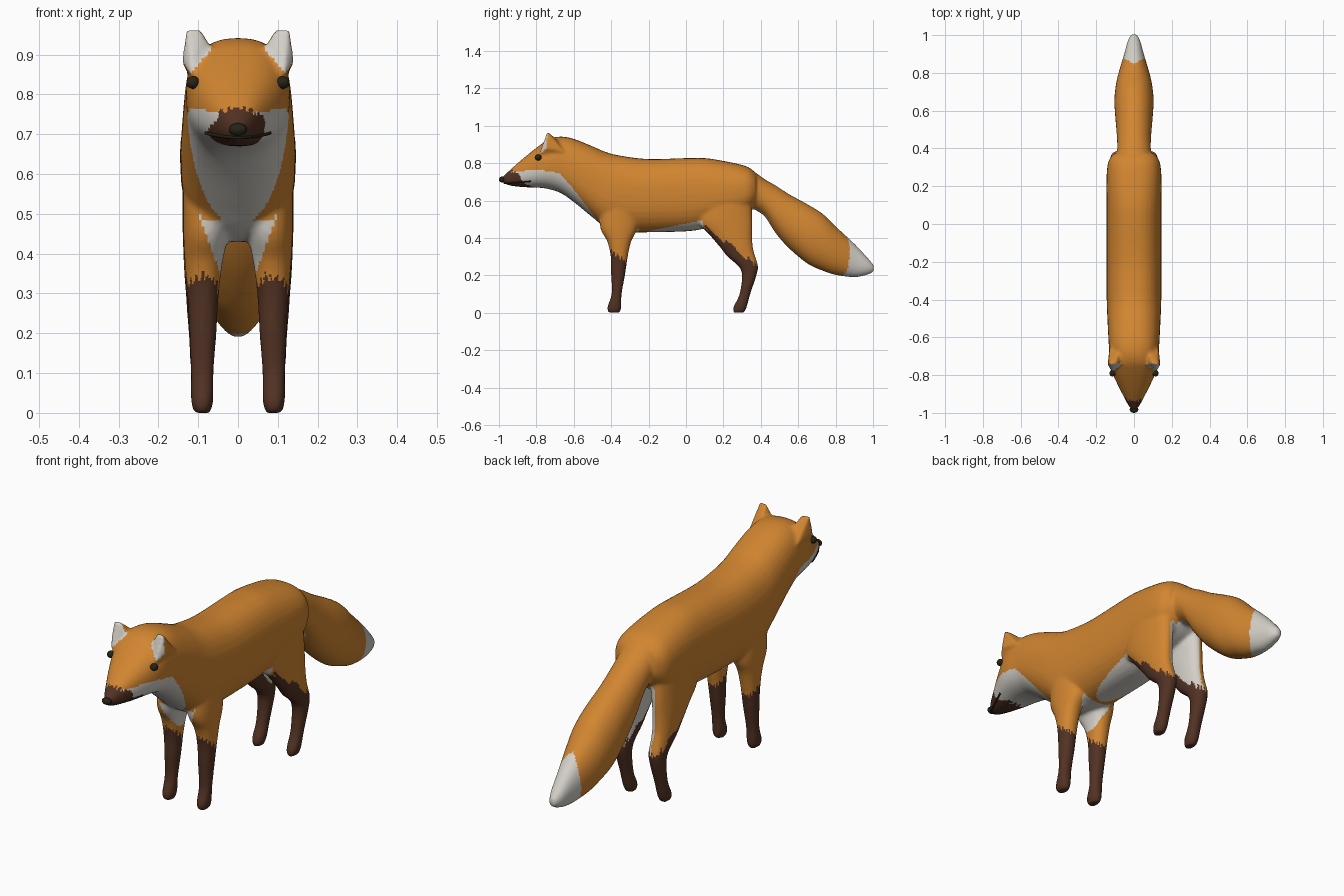
import bpy, bmesh, math
from mathutils import Vector
from mathutils.bvhtree import BVHTree

if "Cube" in bpy.data.objects:
    bpy.data.objects.remove(bpy.data.objects["Cube"])


def material(name, rgb):
    m = bpy.data.materials.new(name)
    m.diffuse_color = (*rgb, 1)
    m.use_nodes = True
    m.node_tree.nodes["Principled BSDF"].inputs["Base Color"].default_value = m.diffuse_color
    return m


ORANGE = material("orange fur", (0.64, 0.235, 0.03))
WHITE = material("white fur", (0.66, 0.63, 0.58))
BROWN = material("dark brown fur", (0.085, 0.032, 0.017))
BLACK = material("nose black", (0.02, 0.017, 0.007))


def resample(rows, steps=5):
    """Catmull-Rom through rows of numbers."""
    out = []
    for i in range(len(rows) - 1):
        a, b, c, d = (rows[max(0, min(len(rows) - 1, k))] for k in range(i - 1, i + 3))
        for s in range(steps):
            t = s / steps
            out.append([0.5 * (2 * q + (r - p) * t + (2 * p - 5 * q + 4 * r - w) * t * t
                               + (3 * q - p - 3 * r + w) * t ** 3)
                        for p, q, r, w in zip(a, b, c, d)])
    return out + [list(rows[-1])]


def loft(bm, rings):
    loops = [[bm.verts.new(p) for p in ring] for ring in rings]
    n = len(loops[0])
    for a, b in zip(loops, loops[1:]):
        for i in range(n):
            bm.faces.new((a[i], a[(i + 1) % n], b[(i + 1) % n], b[i]))
    bm.faces.new(loops[0][::-1])
    bm.faces.new(loops[-1])


def oval(power, n=32):
    for i in range(n):
        a = 2 * math.pi * i / n
        c, s = math.cos(a), math.sin(a)
        yield (math.copysign(abs(c) ** (2 / power), c), math.copysign(abs(s) ** (2 / power), s))


def along_y(bm, rows, power):
    """Rows are y, top, bottom, half width."""
    loft(bm, [[(w * c, y, (t + b) / 2 + (t - b) / 2 * s) for c, s in oval(power)]
              for y, t, b, w in resample(rows)])


def along_z(bm, rows, side):
    """Rows are z, y, y radius, x, x radius."""
    loft(bm, [[(side * (x + rx * c), y + ry * s, z) for c, s in oval(2.2, 24)]
              for z, y, ry, x, rx in resample(rows)])


bm = bmesh.new()
# Head, neck and trunk
along_y(bm, [(-0.985, 0.725, 0.698, 0.012), (-0.95, 0.755, 0.682, 0.036), (-0.9, 0.80, 0.674, 0.062),
             (-0.84, 0.85, 0.670, 0.092), (-0.78, 0.897, 0.668, 0.118), (-0.73, 0.93, 0.660, 0.129),
             (-0.67, 0.942, 0.640, 0.132), (-0.6, 0.93, 0.592, 0.136), (-0.5, 0.89, 0.51, 0.141),
             (-0.43, 0.86, 0.455, 0.144), (-0.35, 0.84, 0.43, 0.145), (-0.2, 0.822, 0.43, 0.145),
             (0, 0.827, 0.435, 0.145), (0.1, 0.827, 0.45, 0.145), (0.2, 0.812, 0.48, 0.146),
             (0.29, 0.793, 0.51, 0.143), (0.34, 0.775, 0.54, 0.132), (0.375, 0.745, 0.58, 0.105)], 2.4)
# Bushy tail
along_y(bm, [(0.28, 0.77, 0.60, 0.07), (0.36, 0.755, 0.555, 0.088), (0.42, 0.715, 0.515, 0.089),
             (0.48, 0.68, 0.425, 0.092), (0.55, 0.635, 0.345, 0.098), (0.65, 0.58, 0.262, 0.104),
             (0.73, 0.53, 0.225, 0.097), (0.8, 0.462, 0.202, 0.082), (0.9, 0.37, 0.19, 0.052),
             (0.97, 0.295, 0.203, 0.033), (1.005, 0.255, 0.22, 0.014)], 2.1)
FRONT_LEG = [(0, -0.385, 0.03, 0.09, 0.02), (0.03, -0.383, 0.038, 0.09, 0.028),
             (0.1, -0.371, 0.027, 0.09, 0.029), (0.2, -0.363, 0.037, 0.088, 0.034),
             (0.3, -0.357, 0.046, 0.088, 0.04), (0.38, -0.357, 0.064, 0.086, 0.048),
             (0.46, -0.36, 0.1, 0.08, 0.058), (0.6, -0.36, 0.1, 0.07, 0.068)]
HIND_LEG = [(0, 0.283, 0.028, 0.09, 0.02), (0.03, 0.289, 0.036, 0.09, 0.028),
            (0.1, 0.315, 0.029, 0.09, 0.029), (0.2, 0.338, 0.039, 0.09, 0.034),
            (0.25, 0.332, 0.053, 0.09, 0.038), (0.3, 0.296, 0.075, 0.09, 0.041),
            (0.35, 0.27, 0.088, 0.09, 0.045), (0.42, 0.238, 0.116, 0.088, 0.05),
            (0.5, 0.205, 0.15, 0.084, 0.056), (0.62, 0.21, 0.14, 0.075, 0.064)]
for side in (-1, 1):
    along_z(bm, FRONT_LEG, side)
    along_z(bm, HIND_LEG, side)
    # Ear wedge
    ear = [(0.095, -0.738, 0.968), (0.13, -0.742, 0.968), (0.056, -0.742, 0.90), (0.116, -0.787, 0.845),
           (0.141, -0.745, 0.88), (0.07, -0.65, 0.89), (0.13, -0.65, 0.86), (0.08, -0.7, 0.8)]
    verts = [bm.verts.new((side * x, y, z)) for x, y, z in ear]
    bmesh.ops.convex_hull(bm, input=verts)
bmesh.ops.recalc_face_normals(bm, faces=bm.faces[:])

# Fuse the volumes into one soft skin
mesh = bpy.data.meshes.new("body")
bm.to_mesh(mesh)
bm.free()
body = bpy.data.objects.new("body", mesh)
bpy.context.collection.objects.link(body)
bpy.context.view_layer.objects.active = body
body.select_set(True)
fuse = body.modifiers.new("fuse", 'REMESH')
fuse.mode, fuse.voxel_size = 'VOXEL', 0.008
soften = body.modifiers.new("soften", 'SMOOTH')
soften.factor, soften.iterations = 0.5, 7
for mod in ("fuse", "soften"):
    bpy.ops.object.modifier_apply(modifier=mod)
mesh = body.data
mesh.materials.clear()
for m in (ORANGE, WHITE, BROWN):
    mesh.materials.append(m)

CHEEK = [(-1.1, 0.735), (-0.92, 0.757), (-0.78, 0.765), (-0.675, 0.745), (-0.6, 0.66), (-0.47, 0.49), (-0.4, 0.42)]


def cheek_line(y):
    for (y0, z0), (y1, z1) in zip(CHEEK, CHEEK[1:]):
        if y <= y1:
            return z0 + (z1 - z0) * (y - y0) / (y1 - y0)
    return 0


def fur(p, n):
    """Fur colour: 0 orange, 1 white, 2 brown."""
    x, y, z = abs(p.x), p.y, p.z
    fray = 0.012 * math.sin(95 * math.atan2(n.x, n.y) / 6)
    if y > 0.45:                                             # tail tip
        return int(y > 0.815 + 0.95 * x + 0.25 * max(0, z - 0.3))
    if y < 0 and z < 0.335 - 0.8 * (y + 0.40) + fray:        # front stockings
        return 2
    if y > 0.1 and z < 0.35 - 0.75 * (y - 0.25) + fray:      # hind stockings
        return 2
    if y < -0.66 and z > 0.845:                              # inner ears
        above = z > 0.857 + (0.116 - x) * 1.15
        return int(n.y < -0.3 and above and x > 0.066 and y < -0.728)
    if y < -0.46:                                            # muzzle and throat
        notch = 0.025 * max(0, 1 - x / 0.04) if y < -0.85 else 0
        return int(z < cheek_line(y) - notch)
    if y < -0.25:                                            # chest between the legs
        return int(x < 0.045 + 0.36 * (z - 0.35) and z < 0.5)
    if y < 0.09:                                             # belly
        return int(z < 0.437 + 0.2 * (y + 0.2) and x < 0.13)
    return int(x < 0.085 and z < 0.56 and n.z < 0.3 and (n.x * p.x < 0 or x < 0.045))


for f in mesh.polygons:
    f.use_smooth = True
    f.material_index = fur(f.center, f.normal)

tree = BVHTree.FromPolygons([v.co for v in mesh.vertices], [f.vertices[:] for f in mesh.polygons])


def ball(name, loc, scale):
    bpy.ops.mesh.primitive_uv_sphere_add(segments=20, ring_count=12, radius=1, location=loc)
    o = bpy.context.object
    o.name, o.scale = name, scale
    o.data.materials.append(BLACK)
    bpy.ops.object.shade_smooth()


# Nose and eyes
ball("nose", (0, -0.983, 0.712), (0.023, 0.017, 0.016))
for name, side in (("left_eye", 1), ("right_eye", -1)):
    ball(name, (side * 0.113, -0.79, 0.83), (0.017, 0.017, 0.016))

# Mouth line laid on the muzzle
points = []
for i in range(25):
    x = -0.08 + 0.16 * i / 24
    z = 0.692 + 0.011 * (x / 0.08) ** 2
    hit = tree.ray_cast(Vector((x, -2, z)), Vector((0, 1, 0)))[0]
    if hit:
        points.append(hit)
curve = bpy.data.curves.new("mouth", 'CURVE')
curve.dimensions, curve.bevel_depth, curve.bevel_resolution = '3D', 0.0045, 2
curve.use_fill_caps = True
line = curve.splines.new('POLY')
line.points.add(len(points) - 1)
for p, co in zip(line.points, points):
    p.co = (*co, 1)
curve.materials.append(BLACK)
bpy.context.collection.objects.link(bpy.data.objects.new("mouth", curve))
